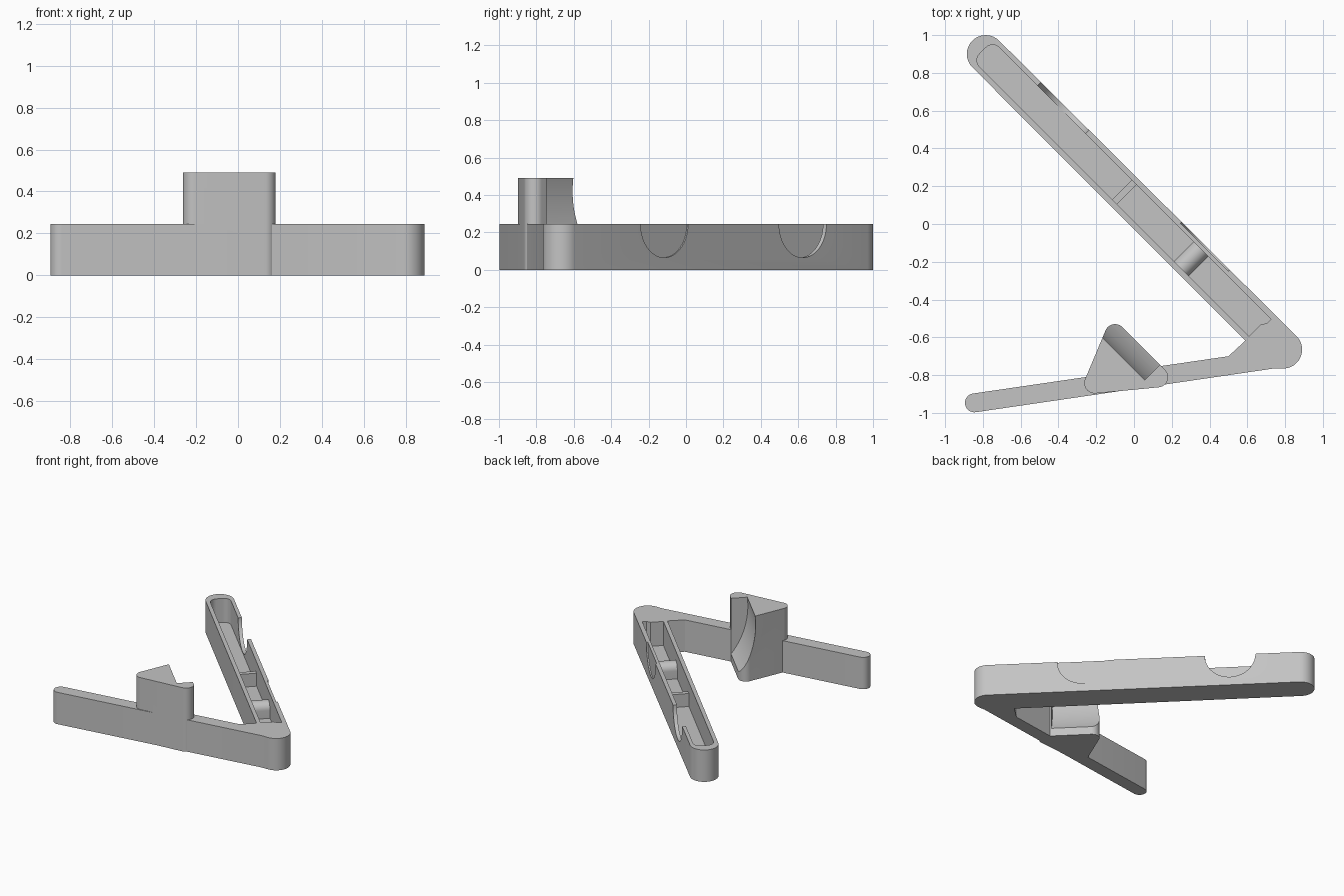
import bpy, bmesh, math
from mathutils import Vector

if "Cube" in bpy.data.objects:
    bpy.data.objects.remove(bpy.data.objects["Cube"])

LOW, HIGH, FLOOR = 0.245, 0.49, 0.06
S = math.sqrt(0.5)

grey = bpy.data.materials.new("plain grey")
grey.use_nodes = True
grey.diffuse_color = (0.55, 0.55, 0.55, 1)
grey.node_tree.nodes["Principled BSDF"].inputs["Base Color"].default_value = grey.diffuse_color


def world(u, v, w):
    return Vector((u, v, w))


def arm(t, n, z):
    """Long arm frame: t runs along it to the corner, n points outward."""
    return Vector(((t + n) * S, (n - t) * S, z))


def arm_side(t, z, n):
    return arm(t, n, z)


def arm_section(n, z, t):
    return arm(t, n, z)


def arc(cx, cy, r, a0, a1, steps=16):
    angles = [math.radians(a0 + (a1 - a0) * i / steps) for i in range(steps + 1)]
    return [(cx + r * math.cos(a), cy + r * math.sin(a)) for a in angles]


def prism(name, outline, w0, w1, frame=world):
    bm = bmesh.new()
    base = bm.faces.new([bm.verts.new(frame(u, v, w0)) for u, v in outline])
    ext = bmesh.ops.extrude_face_region(bm, geom=[base])
    step = frame(0, 0, w1) - frame(0, 0, w0)
    bmesh.ops.translate(bm, verts=[g for g in ext["geom"] if isinstance(g, bmesh.types.BMVert)], vec=step)
    bmesh.ops.recalc_face_normals(bm, faces=bm.faces)
    mesh = bpy.data.meshes.new(name)
    bm.to_mesh(mesh)
    bm.free()
    mesh.materials.append(grey)
    obj = bpy.data.objects.new(name, mesh)
    bpy.context.collection.objects.link(obj)
    return obj


def activate(obj):
    bpy.ops.object.select_all(action="DESELECT")
    obj.select_set(True)
    bpy.context.view_layer.objects.active = obj


def combine(obj, tool, operation):
    activate(obj)
    mod = obj.modifiers.new(operation, "BOOLEAN")
    mod.operation, mod.object, mod.solver = operation, tool, "EXACT"
    bpy.ops.object.modifier_apply(modifier=mod.name)
    bpy.data.objects.remove(tool)


# V-shaped body: long arm, inner web, short arm and rounded corner
outline = (arc(-0.785, 0.9, 0.1, 45, 225) + [(0.59, -0.617), (0.5, -0.70)]
           + arc(-0.845, -0.947, 0.05, 98, 278) + [(0.74, -0.765)]
           + arc(0.79, -0.665, 0.1, 270, 405))
body = prism("angled_body", outline, 0, LOW)

# Tall rounded triangular rest on the short arm
rest = prism("rest", arc(-0.10, -0.585, 0.055, 45, 156) + arc(-0.208, -0.842, 0.055, 156, 278)
             + arc(0.125, -0.81, 0.055, 278, 405), 0, HIGH)
combine(body, rest, "UNION")

# Curved scoop in the back of the rest
heights = [0.55 * i / 24 for i in range(25)]
scoop = [(0.052 - math.sqrt(0.36 - (z - 0.42) ** 2), z) for z in heights]
combine(body, prism("scoop_cutter", scoop + [(-0.3, 0.55), (-0.3, 0)], 0.2, 0.625, arm_section), "DIFFERENCE")

# Open channel along the long arm
channel = (arc(-1.165, 0.06, 0.05, 270, 180, 8) + arc(-1.165, 0.106, 0.05, 180, 90, 8)
           + [(0.87, 0.156), (0.87, 0.125), (0.85, 0.1), (0.85, 0.01)])
combine(body, prism("channel_cutter", channel, FLOOR, 0.4, arm), "DIFFERENCE")

# Round finger notch through the outer wall, and a shallow one near the corner
for t, depth in ((-0.70, 0.12), (0.35, 0.177)):
    combine(body, prism("notch_cutter", arc(t, LOW, 0.18, 0, 360, 47)[:-1], depth, 0.3, arm_side), "DIFFERENCE")

# Crossbar and rounded bump on the channel floor
crossbar = prism("crossbar", [(-0.173, 0.03), (-0.138, 0.03), (-0.138, 0.16), (-0.173, 0.16)],
                 0, 0.165, arm_side)
bump = prism("bump", [(0.29, 0.03)] + arc(0.345, 0.12, 0.055, 180, 0) + [(0.4, 0.03)],
             0, 0.165, arm_side)

for obj in (body, crossbar, bump):
    activate(obj)
    bpy.ops.object.shade_smooth_by_angle(angle=math.radians(30))
